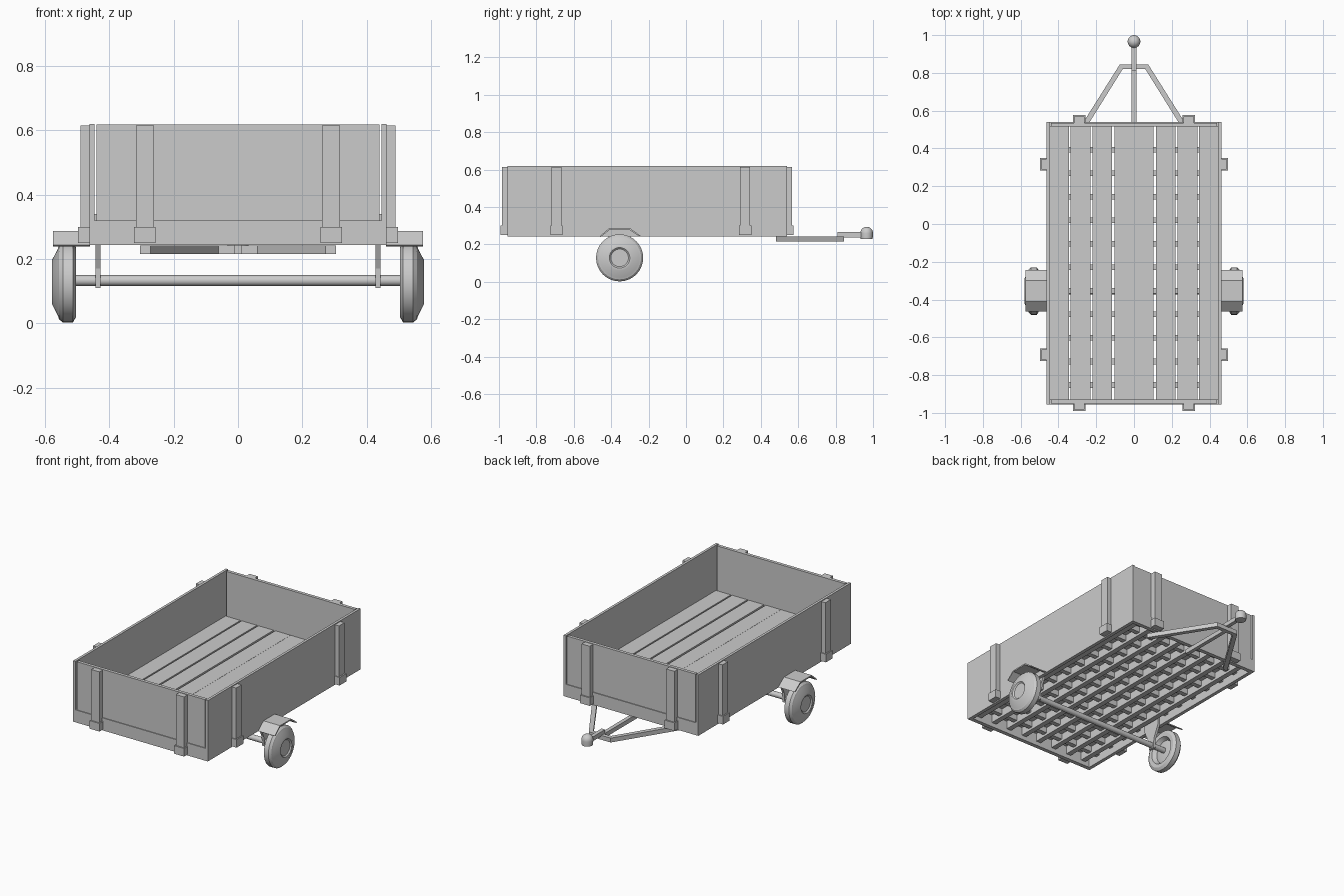
import bpy, bmesh, math
from mathutils import Vector

if "Cube" in bpy.data.objects:
    bpy.data.objects.remove(bpy.data.objects["Cube"])


def make(name, bm, smooth=False):
    bmesh.ops.recalc_face_normals(bm, faces=bm.faces)
    me = bpy.data.meshes.new(name)
    bm.to_mesh(me)
    bm.free()
    ob = bpy.data.objects.new(name, me)
    bpy.context.collection.objects.link(ob)
    if smooth:
        bpy.ops.object.select_all(action='DESELECT')
        ob.select_set(True)
        bpy.context.view_layer.objects.active = ob
        bpy.ops.object.shade_smooth_by_angle(angle=math.radians(30))
    return ob


def box(name, x0, x1, y0, y1, z0, z1):
    bm = bmesh.new()
    bmesh.ops.create_cube(bm, size=1)
    for v in bm.verts:
        v.co = Vector(((x0 + x1) / 2 + v.co.x * (x1 - x0),
                       (y0 + y1) / 2 + v.co.y * (y1 - y0),
                       (z0 + z1) / 2 + v.co.z * (z1 - z0)))
    return make(name, bm)


def prism(name, pts, offset):
    """Extrude a closed polygon of 3D points along offset."""
    bm = bmesh.new()
    face = bm.faces.new([bm.verts.new(p) for p in pts])
    ext = bmesh.ops.extrude_face_region(bm, geom=[face])
    bm.faces.ensure_lookup_table()
    moved = [g for g in ext['geom'] if isinstance(g, bmesh.types.BMVert)]
    bmesh.ops.translate(bm, vec=offset, verts=moved)
    if len(bm.faces) == len(pts) + 1:
        bm.faces.new([v for v in face.verts])
    return make(name, bm)


def lathe(name, profile, centre, axis, segs=32):
    """Spin (along-axis, radius) points, axis is 'X' or 'Z'."""
    bm = bmesh.new()
    to3d = (lambda a, r: Vector((a, 0, r))) if axis == 'X' else (lambda a, r: Vector((r, 0, a)))
    vs = [bm.verts.new(to3d(a, r)) for a, r in profile]
    es = [bm.edges.new(p) for p in zip(vs, vs[1:])]
    bmesh.ops.spin(bm, geom=vs + es, cent=(0, 0, 0), angle=2 * math.pi, steps=segs,
                   axis=(1, 0, 0) if axis == 'X' else (0, 0, 1))
    bmesh.ops.remove_doubles(bm, verts=bm.verts, dist=1e-5)
    bmesh.ops.translate(bm, vec=centre, verts=bm.verts)
    return make(name, bm, True)


F, B = -0.955, 0.54          # front and back faces of the bed
AY, AZ = -0.355, 0.128       # axle position

# End walls, sills, uprights and their brackets
for tag, y, d in (("front", F, -1), ("back", B, 1)):
    span = lambda a, b: sorted((y + d * a, y + d * b))
    box(tag + "_board", -0.44, 0.44, *span(-0.025, -0.005), 0.32, 0.618)
    box(tag + "_sill", -0.46, 0.46, *span(-0.025, 0), 0.243, 0.32)
    for x in (-0.29, 0.29):
        box(tag + "_post", x - 0.028, x + 0.028, *span(-0.005, 0.028), 0.26, 0.615)
        box(tag + "_post_bracket", x - 0.034, x + 0.034, *span(-0.002, 0.036), 0.25, 0.3)

# Parts mirrored left and right
for s in (-1, 1):
    span = lambda a, b: sorted((s * a, s * b))
    box("side_board", *span(0.446, 0.462), F, B, 0.32, 0.62)
    box("side_sill", *span(0.44, 0.462), F, B, 0.243, 0.32)
    for y in (-0.692, 0.316):
        box("side_post", *span(0.46, 0.49), y - 0.027, y + 0.027, 0.26, 0.615)
        box("side_post_bracket", *span(0.46, 0.498), y - 0.033, y + 0.033, 0.25, 0.3)

    # Angular mudguard sheet
    top = [(-0.462, 0.243), (-0.41, 0.287), (-0.30, 0.287), (-0.243, 0.246)]
    low = [(-0.25, 0.242), (-0.303, 0.279), (-0.407, 0.279), (-0.457, 0.239)]
    prism("mudguard", [(s * 0.46, y, z) for y, z in top + low], (s * 0.115, 0, 0))

    # Wheel with tyre, domed cover and recessed inner hub
    wheel = [(0.525, 0), (0.525, 0.05), (0.53, 0.07), (0.505, 0.085), (0.504, 0.108), (0.514, 0.126),
             (0.545, 0.126), (0.557, 0.115), (0.56, 0.105), (0.579, 0.068), (0.579, 0.055),
             (0.572, 0.047), (0.572, 0)]
    lathe("wheel", [(s * a, r) for a, r in wheel], (0, AY, AZ), 'X')

    # Axle hanger plate, flared at the top
    plate = [(-0.02, 0.11), (0.02, 0.11), (0.025, 0.17), (0.06, 0.245), (0.06, 0.30),
             (-0.06, 0.30), (-0.06, 0.245), (-0.025, 0.17)]
    prism("axle_hanger", [(s * 0.428, AY + y, z) for y, z in plate], (s * 0.015, 0, 0))

    # Diagonal drawbar arm
    prism("drawbar_arm", [(s * 0.305, 0.48, 0.215), (s * 0.272, 0.48, 0.215),
                          (s * 0.06, 0.82, 0.215), (s * 0.075, 0.845, 0.215)], (0, 0, 0.027))

# Axle
lathe("axle", [(-0.53, 0), (-0.53, 0.017), (0.53, 0.017), (0.53, 0)], (0, AY, 0.133), 'X', 16)

# Floor planks, cross beams and long beams under the planks
for s in (-1, 1):
    for x in (0.0005, 0.117, 0.231, 0.344):
        a, b = sorted((s * x, s * (x + 0.104)))
        box("floor_plank", a, b, F + 0.025, B - 0.025, 0.32, 0.34)
    for x in (0.055, 0.17, 0.283, 0.395):
        box("long_beam", s * x - 0.016, s * x + 0.016, F + 0.025, B - 0.025, 0.27, 0.32)
for i in range(11):
    y = 0.393 - i * 0.1245
    box("cross_beam", -0.44, 0.44, y - 0.015, y + 0.015, 0.285, 0.32)

# Drawbar nose, centre bar, coupling neck and ball cup
box("drawbar_nose", -0.075, 0.075, 0.82, 0.845, 0.215, 0.242)
box("drawbar_centre", -0.012, 0.012, 0.48, 0.83, 0.215, 0.242)
box("coupling_neck", -0.012, 0.012, 0.81, 0.96, 0.238, 0.265)
cup = [(-0.032, 0), (-0.032, 0.022), (-0.03, 0.032)]
cup += [(0.034 * math.sin(t), 0.034 * math.cos(t)) for t in [i * math.pi / 12 for i in range(7)]]
lathe("coupling_cup", cup, (0, 0.966, 0.26), 'Z', 20)
